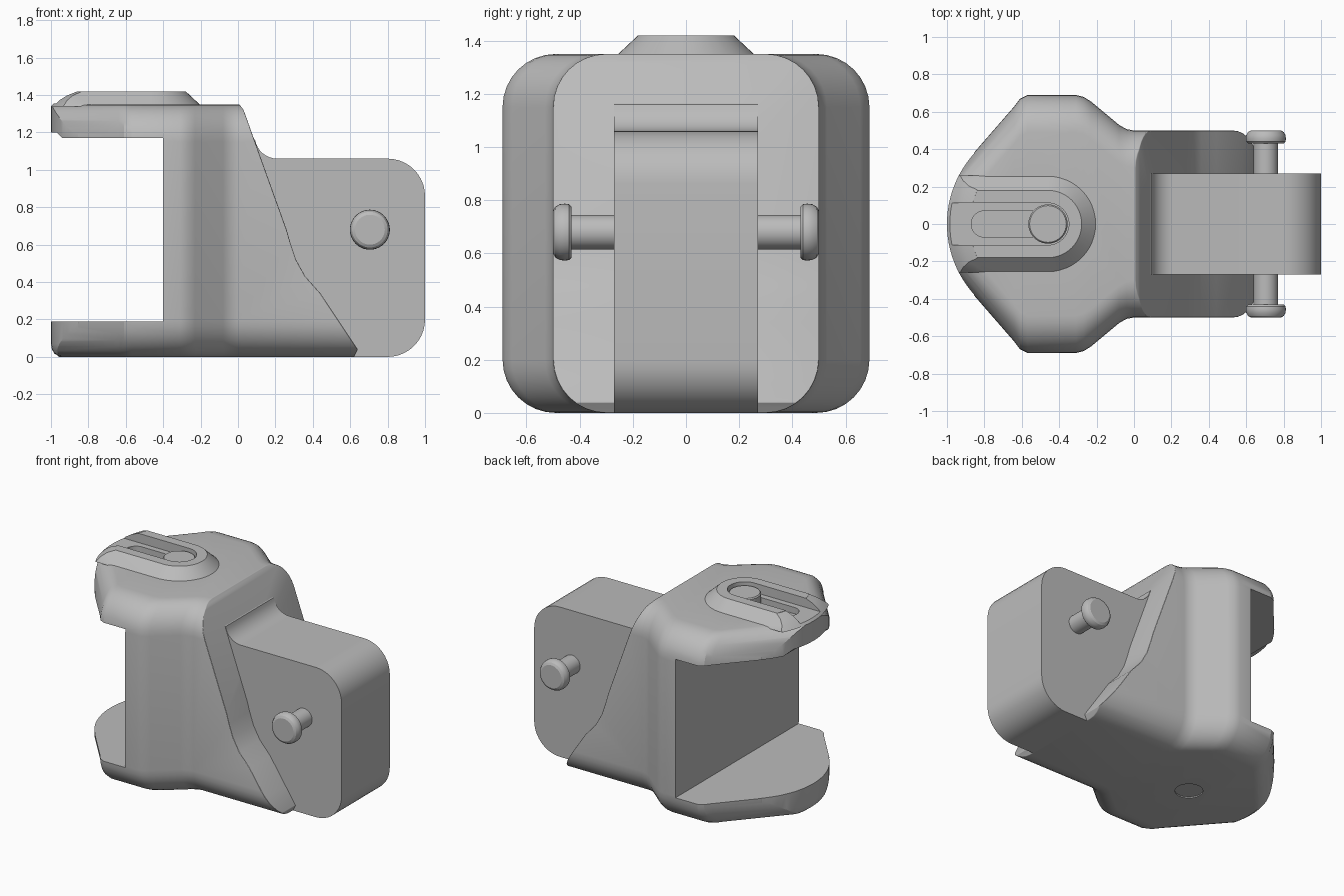
import bpy, bmesh, math
from math import cos, sin, pi, radians
from mathutils import Matrix

cube = bpy.data.objects.get("Cube")
if cube:
    bpy.data.objects.remove(cube)

grey = bpy.data.materials.new("plain grey")
grey.use_nodes = True
colour = (0.5, 0.5, 0.5, 1)
grey.diffuse_color = colour
grey.node_tree.nodes["Principled BSDF"].inputs["Base Color"].default_value = colour

TOP = 1.35


def loft(name, rings):
    """Skin a list of equal-length rings and cap both ends."""
    bm = bmesh.new()
    loops = [[bm.verts.new(p) for p in ring] for ring in rings]
    n = len(loops[0])
    for a, b in zip(loops, loops[1:]):
        for i in range(n):
            bm.faces.new((a[i], a[(i + 1) % n], b[(i + 1) % n], b[i]))
    bm.faces.new(loops[0])
    bm.faces.new(loops[-1])
    bmesh.ops.recalc_face_normals(bm, faces=bm.faces)
    mesh = bpy.data.meshes.new(name)
    bm.to_mesh(mesh)
    bm.free()
    mesh.materials.append(grey)
    ob = bpy.data.objects.new(name, mesh)
    bpy.context.collection.objects.link(ob)
    return ob


def side_prism(name, profile, half):
    """Extrude an x-z profile across y."""
    return loft(name, [[(x, y, z) for x, z in profile] for y in (-half, half)])


def arc(cx, cy, r, start, end, steps):
    return [(cx + r * cos(radians(start + (end - start) * i / steps)),
             cy + r * sin(radians(start + (end - start) * i / steps)))
            for i in range(steps + 1)]


def stadium(x0, x1, r, z):
    return [(x, y, z) for x, y in arc(x1, 0, r, -90, 90, 24) + arc(x0, 0, r, 90, 270, 24)]


def activate(ob):
    bpy.ops.object.select_all(action='DESELECT')
    ob.select_set(True)
    bpy.context.view_layer.objects.active = ob


def combine(ob, tool, operation):
    mod = ob.modifiers.new("combine", 'BOOLEAN')
    mod.operation, mod.object, mod.solver = operation, tool, 'EXACT'
    activate(ob)
    bpy.ops.object.modifier_apply(modifier=mod.name)
    bpy.data.objects.remove(tool)


def smooth(ob):
    activate(ob)
    bpy.ops.object.shade_smooth_by_angle(angle=radians(25))


# Body: rounded rectangles whose width changes along x
def section(x, w, r=0.2):
    corners = (arc(w - r, TOP - r, r, 0, 90, 8) + arc(r - w, TOP - r, r, 90, 180, 8)
               + arc(r - w, r, r, 180, 270, 8) + arc(w - r, r, r, 270, 360, 8))
    return [(x, y, z) for y, z in corners]


widths = [(-1.01, .205), (-.64, .63), (-.61, .67), (-.57, .69), (-.31, .69), (-.27, .68),
          (-.23, .655), (-.08, .53), (-.04, .507), (0, .5), (.8, .5)]
body = loft("body", [section(x, w) for x, w in widths])

# Slanted rear face with a softened rim
slant = [(-1.2, -.1), (.6, -.1), (.62, 0), (.64, .04), (.44, .34), (.36, .43), (.31, .52),
         (.28, .61), (.26, .68), (.03, 1.32), (0, 1.36), (-.05, 1.5), (-1.2, 1.5)]
combine(body, side_prism("slant_cutter", slant, 1), 'INTERSECT')
rim = body.modifiers.new("rim", 'BEVEL')
rim.width, rim.segments, rim.limit_method, rim.angle_limit = .02, 3, 'ANGLE', radians(50)
activate(body)
bpy.ops.object.modifier_apply(modifier=rim.name)

# Raised boss on top, with tapered sides
boss = loft("boss", [stadium(-1.3, -.46, r, z) for r, z in ((.26, TOP - .01), (.255, TOP), (.18, 1.42))])
combine(body, boss, 'UNION')


# Round the nose in plan, with eased edges
def nose(r, z):
    pts = arc(-.437, 0, r, 138, 222, 24)
    return [(x, y, z) for x, y in [(-.7, 1)] + pts + [(-.7, -1), (1.2, -1), (1.2, 1)]]


nose_steps = [(.52, -.01), (.522, .004), (.545, .018), (.558, .04), (.563, .07), (.563, 1.34),
              (.53, 1.372), (.49, 1.398), (.44, 1.418), (.42, 1.5)]
combine(body, loft("nose_cutter", [nose(r, z) for r, z in nose_steps]), 'INTERSECT')

# Open jaw between the upper and lower lips
jaw = [(-1.2, .19), (-.4, .19), (-.4, 1.17), (-.94, 1.17), (-.97, 1.2), (-1.2, 1.2)]
combine(body, side_prism("jaw_cutter", jaw, 1), 'DIFFERENCE')

# Channel in the boss, slot in its floor, shallow recess underneath
for x0, x1, r, low, high in ((-1.3, -.46, .112, 1.355, 1.6),
                             (-.80, -.46, .07, 1.31, 1.6),
                             (-.46, -.4599, .09, -.1, .008)):
    cutter = loft("slot_cutter", [stadium(x0, x1, r, z) for z in (low, high)])
    combine(body, cutter, 'DIFFERENCE')
smooth(body)

# Block at the rear, blended into the slanted face
block_profile = ([(.6, 0)] + arc(.8, .2, .2, 270, 360, 10) + arc(.8, .86, .2, 0, 90, 10)
                 + arc(.21, 1.18, .12, 270, 190, 8) + [(.04, 1.2), (.2, .6), (.3, .4)])
smooth(side_prism("rear_block", block_profile, .27))


# Turned parts
def turned(name, profile, place):
    rings = [[(r * cos(2 * pi * i / 40), r * sin(2 * pi * i / 40), z) for i in range(40)]
             for r, z in profile]
    ob = loft(name, rings)
    ob.data.transform(place)
    smooth(ob)


turned("slider_button", [(.105, 1.3), (.105, 1.392), (.098, 1.4)], Matrix.Translation((-.46, 0, 0)))
pin = [(.065, .2), (.065, .43), (.095, .43), (.105, .44), (.107, .455), (.105, .475), (.095, .492), (.08, .5)]
for side, angle in (("left", 90), ("right", -90)):
    turned("pin_" + side, pin, Matrix.Translation((.705, 0, .68)) @ Matrix.Rotation(radians(angle), 4, 'X'))
